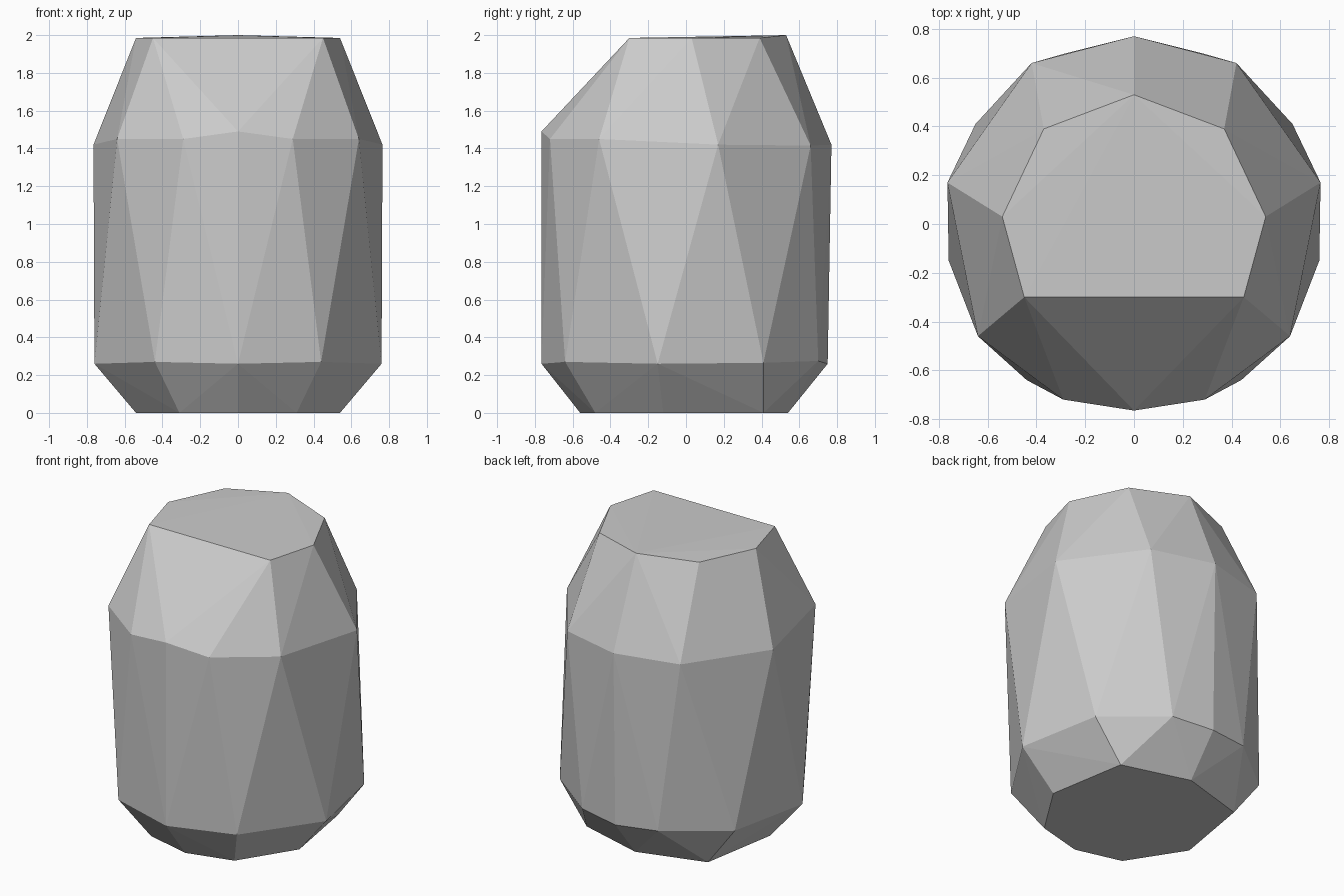
import bpy
import bmesh

cube = bpy.data.objects.get("Cube")
if cube:
    bpy.data.objects.remove(cube, do_unlink=True)

# Half rings from front to back; points off the centre line are mirrored
BASE = [(0, -.56, 0), (.31, -.48, 0), (.54, -.12, 0), (.45, .41, 0), (0, .54, 0)]
LOWER = [(0, -.765, .26), (.44, -.64, .27), (.76, -.15, .26),
         (.65, .41, .265), (.28, .70, .275), (0, .75, .26)]
UPPER = [(0, -.765, 1.49), (.29, -.72, 1.45), (.64, -.46, 1.45),
         (.765, .17, 1.42), (.42, .66, 1.415), (0, .77, 1.42)]
TOP = [(.45, -.30, 1.985), (.54, .03, 1.985), (.37, .39, 1.985), (0, .53, 2)]


def make_material(name, colour):
    mat = bpy.data.materials.new(name)
    mat.use_nodes = True
    mat.diffuse_color = colour
    mat.node_tree.nodes["Principled BSDF"].inputs["Base Color"].default_value = colour
    return mat


def faceted_stone(name, rings, material):
    """Wrap the mirrored rings in one convex, flat-shaded shell."""
    bm = bmesh.new()
    for ring in rings:
        for x, y, z in ring:
            bm.verts.new((x, y, z))
            if x:
                bm.verts.new((-x, y, z))
    hull = bmesh.ops.convex_hull(bm, input=bm.verts[:])
    loose = [v for v in bm.verts if not v.link_faces]
    bmesh.ops.delete(bm, geom=loose, context='VERTS')
    bmesh.ops.recalc_face_normals(bm, faces=bm.faces[:])
    for face in bm.faces:
        face.smooth = False
    mesh = bpy.data.meshes.new(name)
    bm.to_mesh(mesh)
    bm.free()
    mesh.materials.append(material)
    obj = bpy.data.objects.new(name, mesh)
    bpy.context.collection.objects.link(obj)
    return obj


# Stone body
grey = make_material("stone_grey", (.6, .6, .6, 1))
faceted_stone("faceted_stone", [BASE, LOWER, UPPER, TOP], grey)
